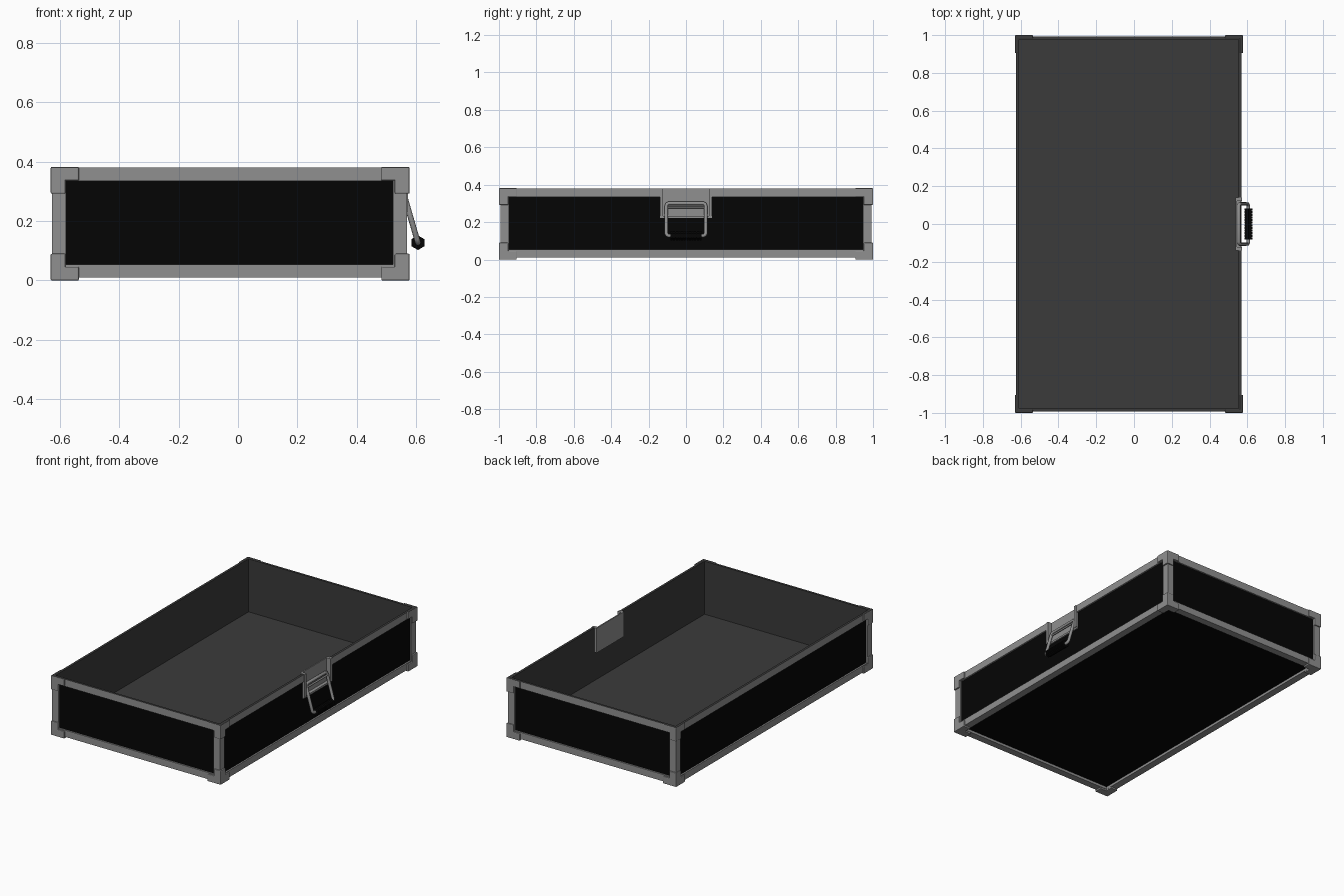
import bpy, bmesh, math
from mathutils import Vector, Matrix

if "Cube" in bpy.data.objects:
    bpy.data.objects.remove(bpy.data.objects["Cube"])


def material(name, v):
    m = bpy.data.materials.new(name)
    m.diffuse_color = (v, v, v, 1)
    m.use_nodes = True
    m.node_tree.nodes["Principled BSDF"].inputs["Base Color"].default_value = m.diffuse_color
    return m


METAL = material("grey metal", 0.28)
LINING = material("dark grey lining", 0.043)
BLACK = material("black panel", 0.0015)


def build(name, boxes, mats, rule=None, bevel=0.0):
    """One object from axis-aligned boxes, coloured by a face rule."""
    bm = bmesh.new()
    for lo, hi in boxes:
        lo, hi = ([min(a, b) for a, b in zip(lo, hi)], [max(a, b) for a, b in zip(lo, hi)])
        size = [b - a for a, b in zip(lo, hi)]
        mid = [(a + b) / 2 for a, b in zip(lo, hi)]
        bmesh.ops.create_cube(bm, size=1, matrix=Matrix.Translation(mid) @ Matrix.Diagonal((*size, 1)))
    bm.normal_update()
    if rule:
        for f in bm.faces:
            f.material_index = rule(f.normal, f.calc_center_median())
    me = bpy.data.meshes.new(name)
    bm.to_mesh(me)
    bm.free()
    ob = bpy.data.objects.new(name, me)
    bpy.context.collection.objects.link(ob)
    for m in mats:
        me.materials.append(m)
    if bevel:
        mod = ob.modifiers.new("bevel", 'BEVEL')
        mod.width, mod.segments = bevel, 2
    return ob


# Thin-walled tray: black outside, dark grey lining inside, notch in the right wall
L, R, Y, B, T = -0.615, 0.558, 0.983, 0.026, 0.380
IL, IR, IY, FL = -0.610, 0.553, 0.978, 0.040
NY, NZ = 0.135, 0.226


def outside(n, c):
    out = (n.x < -.9 and c.x < L + .001) or (n.x > .9 and c.x > R - .001) \
        or (abs(n.y) > .9 and abs(c.y) > Y - .001) or n.z < -.9
    return 1 if out else 0


build("tray", [
    ((L, -Y, B), (R, Y, FL)),
    ((L, -Y, B), (IL, Y, T)),
    ((IL, -Y, B), (R, -IY, T)),
    ((IL, IY, B), (R, Y, T)),
    ((IR, -IY, B), (R, -NY, T)),
    ((IR, NY, B), (R, IY, T)),
    ((IR, -NY, B), (R, NY, NZ)),
], [LINING, BLACK], outside)


def dark_top(n, c):
    return 1 if n.z > .9 and c.z > .37 else 0


# Metal edge rails, as thin strips around every outer face
L, R, Y, B, T = -0.625, 0.568, 0.993, 0.010, 0.380
W, D = 0.046, 0.0125
rails = []
for s in (-1, 1):
    y0, y1 = s * Y, s * (Y - D)
    rails += [((L, y0, T - W), (R, y1, T)), ((L, y0, B), (R, y1, B + W - .003)),
              ((L, y0, B), (L + W, y1, T)), ((R - W, y0, B), (R, y1, T)),
              ((L, y0, B), (R, s * (Y - W), B + .018))]
    x, d = (L, 1) if s < 0 else (R, -1)
    rails += [((x, -Y, B), (x + d * D, Y, B + W - .003)),
              ((x, -Y, B), (x + d * W, Y, B + .018)),
              ((x, -Y, B), (x + d * D, -Y + W, T)), ((x, Y, B), (x + d * D, Y - W, T))]
rails += [((L, -Y, T - W), (L + D, Y, T)),
          ((R, -Y, T - W), (R - D, -NY, T)), ((R, NY, T - W), (R - D, Y, T))]
build("edge_rails", rails, [METAL, LINING], dark_top)

# Corner caps: three-armed guards at all eight corners
caps = []
for cx, dx in ((-0.63, 1), (0.577, -1)):
    for cy, dy in ((-1, 1), (1, -1)):
        for cz, dz in ((0, 1), (0.382, -1)):
            t = 0.018
            arms = [(.095, t, .046), (t, .095, .046), (.05, t, .09), (t, .05, .09)]
            if dz > 0:
                arms += [(.095, .05, .025), (.05, .095, .025)]
            for a, b, c in arms:
                caps.append(((cx, cy, cz), (cx + dx * a, cy + dy * b, cz + dz * c)))
build("corner_caps", caps, [METAL, LINING], dark_top, 0.004)

# Recessed handle dish in the notch: back plate, cheeks and sill
build("handle_dish", [
    ((.537, -.14, .222), (.545, .14, .381)),
    ((.537, -.14, .232), (.572, -.122, .381)),
    ((.537, .122, .232), (.572, .14, .381)),
    ((.537, -.14, .222), (.566, .14, .234)),
], [METAL])


def on_handle(y, z):
    return Vector((.555 + (.30 - z) * .29, y, z))


def rod(name, pts, radius):
    cu = bpy.data.curves.new(name, 'CURVE')
    cu.dimensions = '3D'
    cu.bevel_depth, cu.bevel_resolution, cu.use_fill_caps = radius, 2, True
    sp = cu.splines.new('POLY')
    sp.points.add(len(pts) - 1)
    for p, q in zip(sp.points, pts):
        p.co = (*q, 1)
    cu.materials.append(METAL)
    ob = bpy.data.objects.new(name, cu)
    bpy.context.collection.objects.link(ob)


# Handle bail and the cross bar of its hinge
half = [(.07, .127), (.093, .127), (.101, .131), (.106, .14),
        (.106, .285), (.102, .296), (.093, .30)]
path = half + [(-y, z) for y, z in reversed(half)]
rod("handle_bail", [on_handle(y, z) for y, z in path], .0098)
rod("hinge_bar", [on_handle(-.105, .28), on_handle(.105, .28)], .006)

# Ribbed black grip
bm = bmesh.new()
turn = Matrix.Rotation(math.pi / 2, 4, 'X')
centre = on_handle(0, .127)
parts = [(0, .165, .021)] + [(-.077 + i * .014, .011, .0245) for i in range(12)]
for y, length, r in parts:
    bmesh.ops.create_cone(bm, cap_ends=True, segments=6, radius1=r, radius2=r, depth=length,
                          matrix=Matrix.Translation(centre + Vector((0, y, 0))) @ turn)
me = bpy.data.meshes.new("handle_grip")
bm.to_mesh(me)
bm.free()
me.materials.append(BLACK)
bpy.context.collection.objects.link(bpy.data.objects.new("handle_grip", me))
